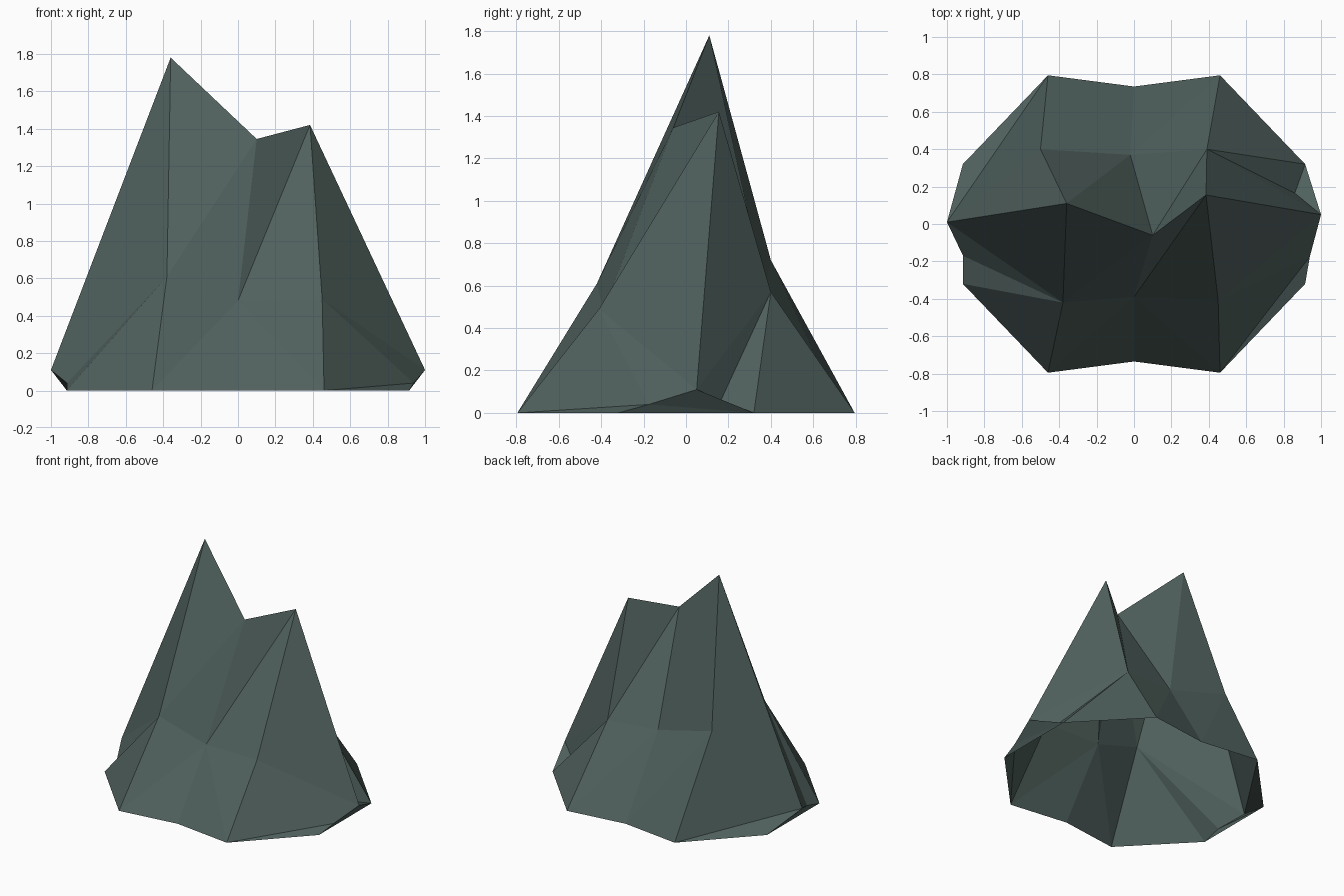
import bpy
import bmesh

cube = bpy.data.objects.get("Cube")
if cube:
    bpy.data.objects.remove(cube, do_unlink=True)

# One flat stone colour
stone = bpy.data.materials.new("dark_green_grey_stone")
stone.use_nodes = True
colour = (0.08, 0.12, 0.11, 1)
stone.diffuse_color = colour
shader = next(n for n in stone.node_tree.nodes if n.type == 'BSDF_PRINCIPLED')
shader.inputs["Base Color"].default_value = colour
shader.inputs["Roughness"].default_value = 0.9

# Peaks, shoulders and end tips
points = {
    "peak_left": (-0.36, 0.11, 1.78),
    "saddle": (0.10, -0.06, 1.345),
    "peak_right": (0.385, 0.155, 1.42),
    "front_left": (-0.38, -0.42, 0.61),
    "front_mid": (0, -0.39, 0.48),
    "front_right": (0.45, -0.41, 0.49),
    "back_left": (-0.5, 0.4, 0.72),
    "back_mid": (-0.02, 0.37, 0.59),
    "back_right": (0.39, 0.4, 0.57),
    "tip_left": (-1, 0.01, 0.11),
    "tip_right": (1, 0.05, 0.11),
    "notch_left": (-0.914, -0.17, 0.04),
    "notch_right": (0.94, -0.175, 0.04),
    "notch_back": (0.86, 0.165, 0.06),
}
# Ground outline, mirrored to both sides
for depth, y in (("front", -1), ("back", 1)):
    points[depth + "_base_mid"] = (0, y * 0.735, 0)
    for side, x in (("left", -1), ("right", 1)):
        points[f"{depth}_base_{side}"] = (x * 0.46, y * 0.795, 0)
        points[f"{depth}_end_{side}"] = (x * 0.915, y * 0.32, 0)

bm = bmesh.new()
verts = {name: bm.verts.new(co) for name, co in points.items()}


def fan(centre, *rim):
    """Triangles from one corner to each neighbouring pair on its rim."""
    for a, b in zip(rim, rim[1:]):
        bm.faces.new((verts[centre], verts[a], verts[b]))


# Front slope
fan("front_left", "peak_left", "saddle", "front_mid", "front_base_left",
    "front_end_left", "notch_left", "tip_left", "peak_left")
fan("front_mid", "saddle", "peak_right")
fan("front_mid", "front_base_left", "front_base_mid", "front_base_right")
fan("front_right", "peak_right", "front_mid", "front_base_right",
    "notch_right", "tip_right", "peak_right")

# Back slope
fan("back_mid", "back_left", "peak_left", "saddle", "back_right",
    "back_base_right", "back_base_mid", "back_left")
fan("back_left", "back_base_mid", "back_base_left", "tip_left", "peak_left")
fan("back_right", "saddle", "peak_right", "tip_right", "notch_back",
    "back_end_right", "back_base_right")

# Undercut ends
fan("tip_left", "back_base_left", "back_end_left", "notch_left")
fan("notch_left", "back_end_left", "front_end_left")
fan("front_end_right", "front_base_right", "notch_right", "back_end_right")
fan("back_end_right", "notch_right", "tip_right", "notch_back")

# Turn the skin outward; the rock stays hollow and open underneath
bmesh.ops.recalc_face_normals(bm, faces=bm.faces[:])
if verts["front_mid"].link_faces[0].normal.y > 0:
    bmesh.ops.reverse_faces(bm, faces=bm.faces[:])

mesh = bpy.data.meshes.new("rock")
bm.to_mesh(mesh)
bm.free()
mesh.materials.append(stone)
rock = bpy.data.objects.new("rock", mesh)
bpy.context.collection.objects.link(rock)
